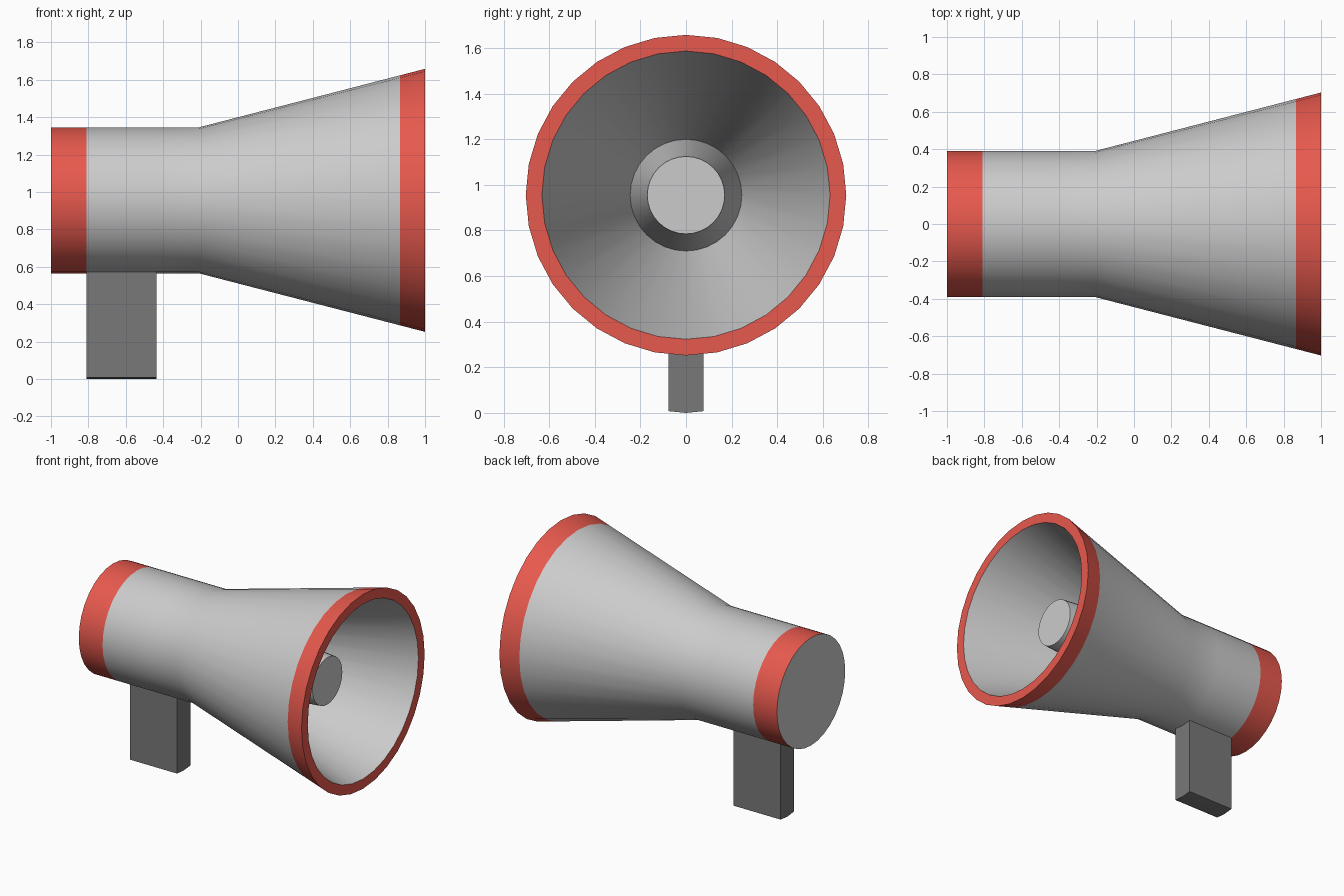
import bpy, bmesh
from math import sin, cos, pi, radians

if "Cube" in bpy.data.objects:
    bpy.data.objects.remove(bpy.data.objects["Cube"])

SIDES = 32
AXIS_Z = 0.955
R = 0.39  # barrel radius


def material(name, color):
    m = bpy.data.materials.new(name)
    m.diffuse_color = (*color, 1)
    m.use_nodes = True
    m.node_tree.nodes["Principled BSDF"].inputs["Base Color"].default_value = m.diffuse_color
    return m


def finish(name, bm, mats=()):
    me = bpy.data.meshes.new(name)
    bm.to_mesh(me)
    bm.free()
    for m in mats:
        me.materials.append(m)
    ob = bpy.data.objects.new(name, me)
    bpy.context.collection.objects.link(ob)
    bpy.ops.object.select_all(action='DESELECT')
    bpy.context.view_layer.objects.active = ob
    ob.select_set(True)
    bpy.ops.object.shade_smooth_by_angle(angle=radians(30))
    return ob


def lathe(name, profile, mats=(), slots=None):
    """Revolve (x, radius) points around the horn axis; slots = material per segment."""
    bm = bmesh.new()
    rings = []
    for x, r in profile:
        if r == 0:
            rings.append([bm.verts.new((x, 0, AXIS_Z))] * SIDES)
        else:
            rings.append([bm.verts.new((x, r * cos(2 * pi * k / SIDES),
                                        AXIS_Z + r * sin(2 * pi * k / SIDES)))
                          for k in range(SIDES)])
    for i, (a, b) in enumerate(zip(rings, rings[1:])):
        for k in range(SIDES):
            n = (k + 1) % SIDES
            loop = list(dict.fromkeys((a[k], a[n], b[n], b[k])))
            bm.faces.new(loop).material_index = slots[i] if slots else 0
    return finish(name, bm, mats)


red = material("red", (0.80, 0.10, 0.075))
grey = material("light_grey", (0.8, 0.8, 0.8))
dark = material("dark_grey", (0.19, 0.19, 0.19))

# Outer horn: red rear band, grey barrel and flare, red front band and rim
lathe("horn_shell",
      [(-1, R), (-0.81, R), (-0.435, R), (-0.21, R), (0.865, 0.668), (1, 0.703), (1, 0.632)],
      [grey, red], [1, 0, 0, 0, 1, 1])

# Closed rear end, hollow inside and tapered central speaker
lathe("rear_cap", [(-1, 0), (-1, R)], [grey])
lathe("horn_interior", [(1, 0.632), (-0.21, 0.245)], [grey])
lathe("speaker_plug", [(-0.21, 0.245), (0.715, 0.17), (0.715, 0)], [grey])

# Handle: two barrel facets drawn straight down, so its base is slightly bent
bm = bmesh.new()
w = R * sin(2 * pi / SIDES)
rise = R * (1 - cos(2 * pi / SIDES))
section = [(-w, rise), (0, 0), (w, rise), (w, 0.565 + rise), (0, 0.565), (-w, 0.565 + rise)]
base = bm.faces.new([bm.verts.new((-0.81, y, z)) for y, z in section])
ext = bmesh.ops.extrude_face_region(bm, geom=[base], use_keep_orig=True)
bmesh.ops.translate(bm, vec=(0.375, 0, 0),
                    verts=[g for g in ext["geom"] if isinstance(g, bmesh.types.BMVert)])
bmesh.ops.recalc_face_normals(bm, faces=bm.faces)
finish("handle", bm, [dark])
